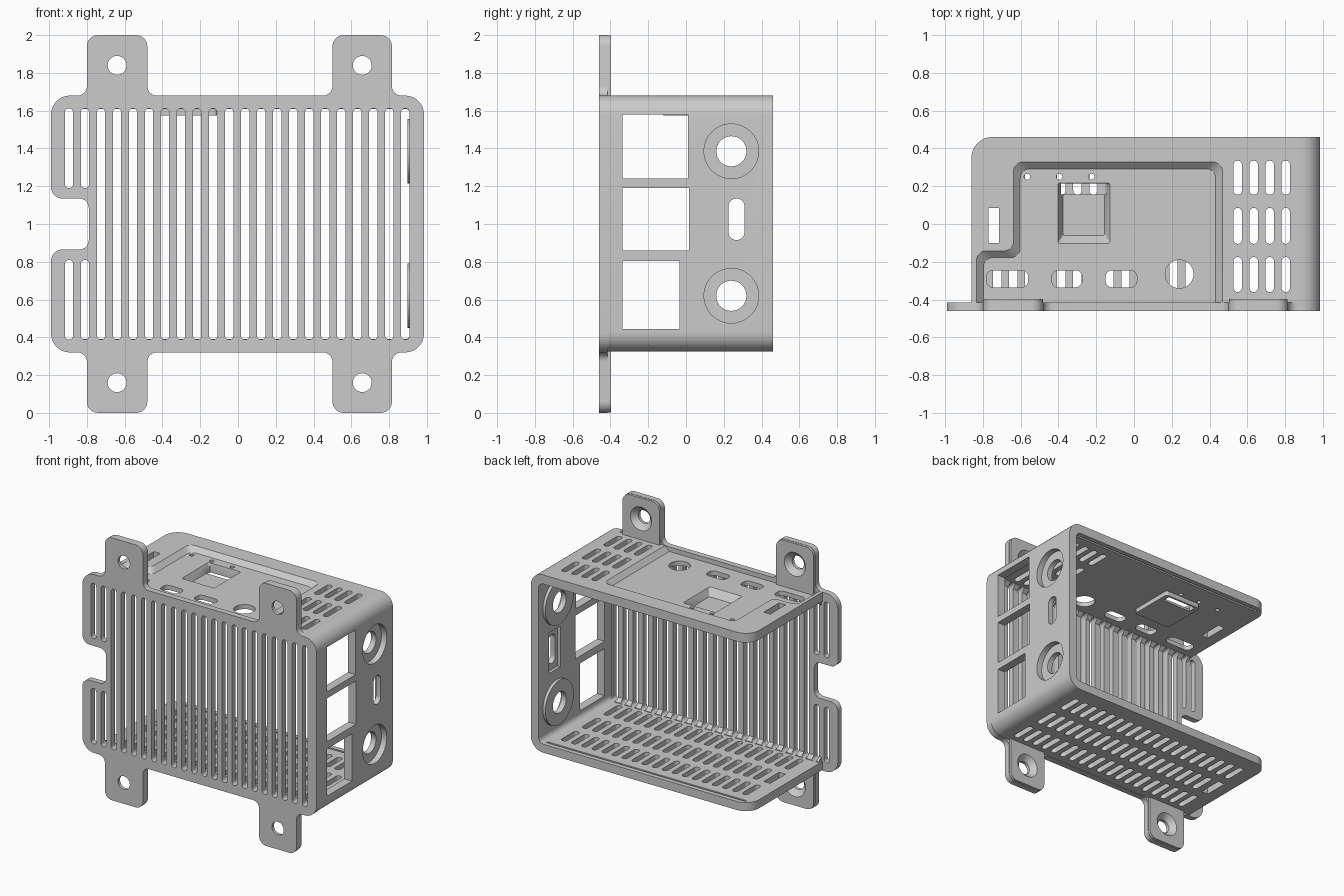
import bpy, bmesh, math

old = bpy.data.objects.get("Cube")
if old:
    bpy.data.objects.remove(old, do_unlink=True)

grey = bpy.data.materials.new("plain grey")
grey.use_nodes = True
colour = (0.6, 0.6, 0.6, 1)
grey.diffuse_color = colour
grey.node_tree.nodes["Principled BSDF"].inputs["Base Color"].default_value = colour


def outline(corners, steps=8):
    """Right-angled outline from (a, b, radius) corners."""
    out = []
    for i, (a, b, r) in enumerate(corners):
        pa, pb, _ = corners[i - 1]
        na, nb, _ = corners[(i + 1) % len(corners)]
        if r == 0:
            out.append((a, b))
            continue
        lu, lv = math.hypot(pa - a, pb - b), math.hypot(na - a, nb - b)
        u = ((pa - a) / lu, (pb - b) / lu)
        v = ((na - a) / lv, (nb - b) / lv)
        for k in range(steps + 1):
            t = math.pi / 2 * k / steps
            c, s = 1 - math.cos(t), 1 - math.sin(t)
            out.append((a + r * (u[0] * s + v[0] * c), b + r * (u[1] * s + v[1] * c)))
    return out


def rect(a0, a1, b0, b1, r=0.0):
    return outline([(a0, b0, r), (a1, b0, r), (a1, b1, r), (a0, b1, r)])


def slot(a0, a1, b0, b1):
    return rect(a0, a1, b0, b1, min(a1 - a0, b1 - b0) / 2)


def disc(a, b, r):
    return rect(a - r, a + r, b - r, b + r, r)


def prism(shape, axis, lo, hi, end=None):
    """Solid from a shape along an axis, optionally tapering to another shape."""
    place = {"x": lambda p, t: (t, p[0], p[1]),
             "y": lambda p, t: (p[0], t, p[1]),
             "z": lambda p, t: (p[0], p[1], t)}[axis]
    return [place(p, lo) for p in shape], [place(p, hi) for p in end or shape]


def build(name, solids):
    bm = bmesh.new()
    for first, last in solids:
        a = [bm.verts.new(p) for p in first]
        b = [bm.verts.new(p) for p in last]
        bm.faces.new(a)
        bm.faces.new(b[::-1])
        for i in range(len(a)):
            bm.faces.new((a[i - 1], b[i - 1], b[i], a[i]))
    bmesh.ops.remove_doubles(bm, verts=bm.verts, dist=1e-5)
    bmesh.ops.recalc_face_normals(bm, faces=bm.faces)
    mesh = bpy.data.meshes.new(name)
    bm.to_mesh(mesh)
    bm.free()
    mesh.materials.append(grey)
    ob = bpy.data.objects.new(name, mesh)
    bpy.context.collection.objects.link(ob)
    return ob


def select(ob):
    bpy.ops.object.select_all(action="DESELECT")
    bpy.context.view_layer.objects.active = ob
    ob.select_set(True)


def combine(ob, operation, solids):
    tool = build("cutter", solids)
    tool.hide_render = True
    mod = ob.modifiers.new("shape", "BOOLEAN")
    mod.operation, mod.object, mod.solver = operation, tool, "EXACT"
    select(ob)
    bpy.ops.object.modifier_apply(modifier=mod.name)
    bpy.data.objects.remove(tool, do_unlink=True)


PITCH = 0.0848
HALF = 0.022

# Front grille plate with four mounting tabs and a side notch
upper = [(-.79, 1.135, .05), (-.99, 1.135, .06), (-.99, 1.68, .1), (-.8, 1.68, .05),
         (-.8, 2, .06), (-.48, 2, .06), (-.48, 1.68, .05), (.5, 1.68, .05),
         (.5, 2, .06), (.815, 2, .06), (.815, 1.68, .05), (.985, 1.68, .1)]
lower = [(x, 2 - z, r) for x, z, r in reversed(upper)]
plate = build("front_grille", [prism(outline(upper + lower), "y", -.46, -.415)])

# Tab thickening and inner corner ribs
extra, holes, sinks = [], [], []
for x0, x1 in ((-.798, -.482), (.502, .813)):
    for flip in (False, True):
        pad = [(x0, 1.64, 0), (x0, 1.998, .06), (x1, 1.998, .06), (x1, 1.64, 0)]
        if flip:
            pad = [(x, 2 - z, r) for x, z, r in pad]
        extra.append(prism(outline(pad), "y", -.43, -.397))
        x, z = (x0 + x1) / 2, 0.16 if flip else 1.84
        holes.append(prism(disc(x, z, .05), "y", -.6, -.3))
        sinks.append(prism(disc(x, z, .05), "y", -.435, -.395, disc(x, z, .092)))
combine(plate, "UNION", extra)
ribs = []
for flip in (False, True):
    rib = [(-.43, .38), (-.385, .38), (-.385, .395), (-.42, .425), (-.43, .425)]
    ribs.append(prism([(y, 2 - z if flip else z) for y, z in rib], "x", -.85, .93))
combine(plate, "UNION", ribs)

# Vertical ventilation slots, the first two split by the notch
for i in range(22):
    x = -.895 + i * PITCH
    spans = ((.388, .81), (1.19, 1.612)) if i < 2 else ((.388, 1.612),)
    for z0, z1 in spans:
        holes.append(prism(slot(x - HALF, x + HALF, z0, z1), "y", -.6, -.3))
combine(plate, "DIFFERENCE", holes)
combine(plate, "DIFFERENCE", sinks)

# Top, side and bottom as one folded shell, open at the back and one end
fold = [(-.86, 1.68, 0), (.985, 1.68, .1), (.985, .325, .1), (-.86, .325, 0),
        (-.86, .39, 0), (.92, .39, .04), (.92, 1.61, .04), (-.86, 1.61, 0)]
shell = build("case_shell", [prism(outline(fold), "y", -.42, .46)])
corner = [(-.86, -.6, 0), (1.2, -.6, 0), (1.2, .46, 0), (-.86, .46, .11)]
combine(shell, "INTERSECT", [prism(outline(corner), "z", 0, 2)])

# Bosses behind the round side holes and the box under the top window
PORTS = (.62, 1.385)
combine(shell, "UNION", [prism(disc(.24, z, .17), "x", .898, .95) for z in PORTS]
        + [prism(rect(-.42, -.11, -.12, .23, .02), "z", 1.575, 1.63)])


# Stepped recess in the top with sloping walls
def recess(d):
    r = .05
    return outline([(-.64 + d, .33 - d, r), (.47 - d, .33 - d, r), (.47 - d, -.6, 0),
                    (-.835 + d, -.6, 0), (-.835 + d, -.14 - d, r), (-.64 + d, -.14 - d, r)])


combine(shell, "DIFFERENCE", [prism(recess(.038), "z", 1.645, 1.685, recess(-.003))])

# Vent rows through the bottom and part of the top
cuts = []
for i in range(19):
    x = .803 - i * PITCH
    top = 1.8 if i < 4 else .8
    for row, (y0, y1) in enumerate(((-.36, -.175), (-.105, .085), (.155, .335))):
        if i < 18 or row != 1:
            cuts.append(prism(slot(x - HALF, x + HALF, y0, y1), "z", .2, top))
cuts.append(prism(rect(-.77, -.715, -.1, .085), "z", .2, 1.8))

# Connector openings in the top
for x0, x1 in ((-.78, -.56), (-.435, -.275), (-.15, .015)):
    cuts.append(prism(rect(x0, x1, -.335, -.245, .035), "z", 1.5, 1.8))
cuts.append(prism(disc(.24, -.265, .075), "z", 1.5, 1.8))
for x in (-.565, -.395, -.225):
    cuts.append(prism(disc(x, .25, .016), "z", 1.5, 1.8))
cuts.append(prism(rect(-.375, -.155, -.06, .2, .01), "z", 1.592, 1.66,
                  rect(-.41, -.12, -.115, .222, .01)))

# Side windows, ring recesses and framed slot
for y1, z0, z1 in ((.01, 1.24, 1.58), (.015, .86, 1.19), (-.035, .445, .805)):
    cuts.append(prism(rect(-.335, y1, z0, z1), "x", .8, 1.1))
for z in PORTS:
    cuts.append(prism(disc(.24, z, .145), "x", .94, 1.1))
cuts.append(prism(rect(.2, .335, .87, 1.18), "x", .85, .945))

# Grooves along the open back edge
for z in (.385, 1.615):
    cuts.append(prism(rect(-.8, .88, .41, .425), "z", z - .012, z + .012))
combine(shell, "DIFFERENCE", cuts)

# Final through openings inside the recesses
through = [prism(disc(.24, z, .08), "x", .8, 1.1) for z in PORTS]
through.append(prism(slot(.225, .31, .915, 1.135), "x", .8, 1.1))
through.append(prism(rect(-.385, -.145, .155, .215), "z", 1.5, 1.8))
combine(shell, "DIFFERENCE", through)

for ob in (plate, shell):
    select(ob)
    bpy.ops.object.shade_smooth_by_angle(angle=math.radians(30))
